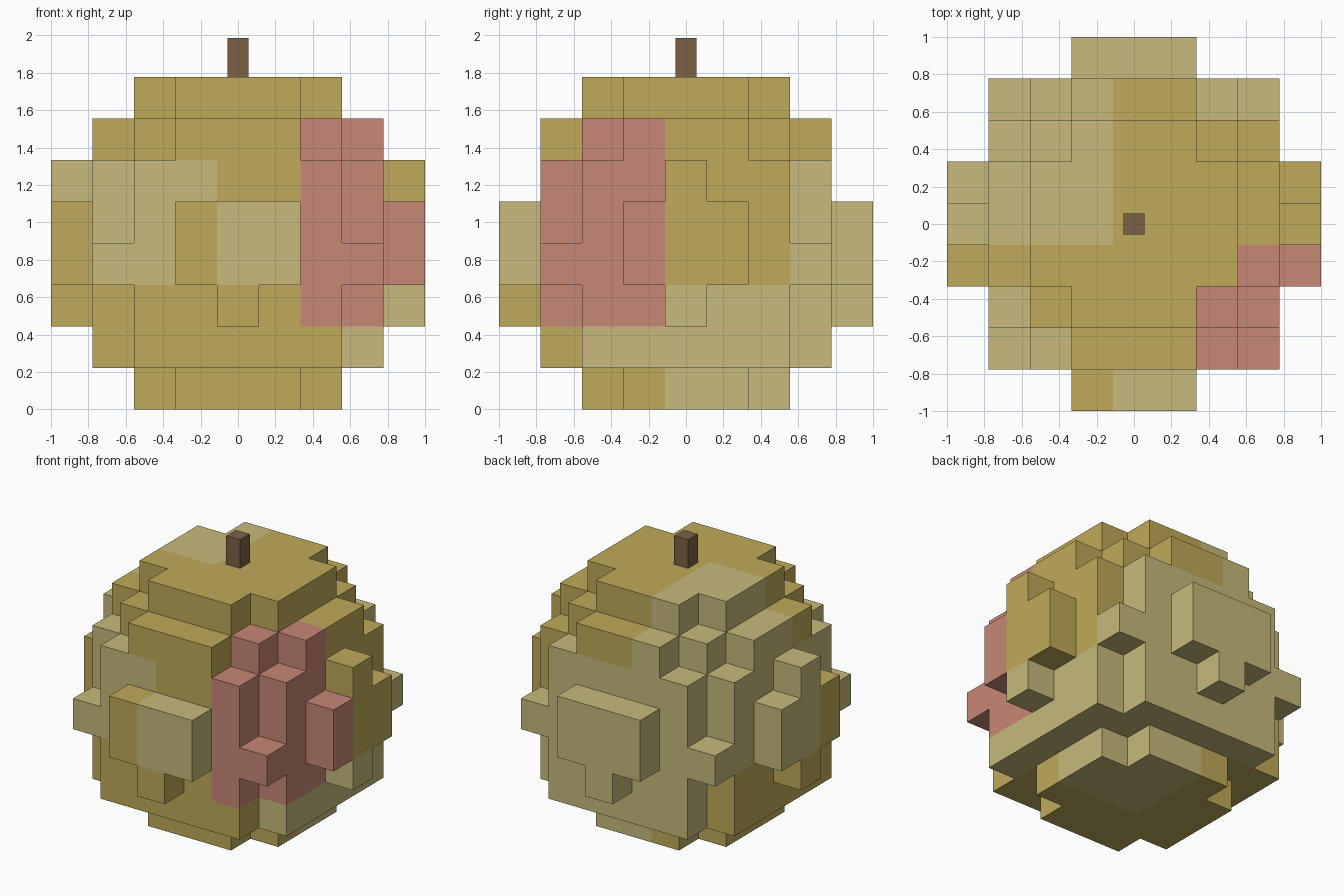
import bpy, bmesh
from mathutils import Vector

if "Cube" in bpy.data.objects:
    bpy.data.objects.remove(bpy.data.objects["Cube"])

U = 2 / 9  # block size

# half-width of each row (in blocks) by distance from the middle row, bottom layer first
LAYERS = [
    [2, 2, 1],
    [3, 3, 3, 2],
    [4, 3, 3, 2, 0],
    [4, 4, 3, 3, 1],
    [4, 4, 3, 2, 1],
    [4, 3, 3, 2],
    [3, 3, 2, 1],
    [2, 2, 1],
]

# pale patches are 3x3x3 chunks of blocks (x, y, z chunk numbers)
PALE = {
    (0, 0, 0), (1, 0, 0), (1, -1, 0),                      # underside and right
    (-1, 1, 0), (0, 1, 0), (1, 1, 0),                      # lower back
    (-1, 1, 1), (0, 1, 1), (1, 1, 1),                      # middle back
    (-1, -1, 1), (-1, 0, 1), (-2, 0, 1), (0, -2, 1),       # left and front
    (-1, 0, 2), (-1, 1, 2),                                # top left
}


def material(name, rgb):
    m = bpy.data.materials.new(name)
    m.diffuse_color = (*rgb, 1)
    m.use_nodes = True
    m.node_tree.nodes["Principled BSDF"].inputs["Base Color"].default_value = m.diffuse_color
    return m


def solid(i, j, k):
    if not 0 <= k < len(LAYERS):
        return False
    rows = LAYERS[k]
    return abs(j) < len(rows) and abs(i) <= rows[abs(j)]


def colour(i, j, k):
    if i >= 2 and j <= -1 and 2 <= k <= 6:
        return 2  # red cheek
    return 1 if (i // 3, j // 3, k // 3) in PALE else 0


def finish(bm, name, mats):
    me = bpy.data.meshes.new(name)
    bm.to_mesh(me)
    bm.free()
    for m in mats:
        me.materials.append(m)
    ob = bpy.data.objects.new(name, me)
    bpy.context.collection.objects.link(ob)
    return ob


# fruit body: only the outer block faces
bm = bmesh.new()
for k in range(len(LAYERS)):
    for i in range(-4, 5):
        for j in range(-4, 5):
            if not solid(i, j, k):
                continue
            centre = Vector((i, j, k + 0.5)) * U
            for axis in range(3):
                for sign in (-1, 1):
                    n = Vector((0, 0, 0))
                    n[axis] = sign
                    if solid(i + int(n.x), j + int(n.y), k + int(n.z)):
                        continue
                    a = Vector((0, 0, 0))
                    a[(axis + 1) % 3] = 1
                    b = n.cross(a)
                    corners = [centre + (n + a * s + b * t) * U / 2
                               for s, t in ((-1, -1), (1, -1), (1, 1), (-1, 1))]
                    f = bm.faces.new([bm.verts.new(c) for c in corners])
                    f.material_index = colour(i, j, k)
bmesh.ops.remove_doubles(bm, verts=bm.verts, dist=0.001)
bmesh.ops.dissolve_limit(bm, angle_limit=0.01, verts=bm.verts, edges=bm.edges,
                         delimit={'MATERIAL'})
finish(bm, "fruit_body", [
    material("ochre", (0.52, 0.40, 0.10)),
    material("pale_khaki", (0.57, 0.49, 0.20)),
    material("dusty_red", (0.57, 0.245, 0.18)),
])

# stem
bm = bmesh.new()
bmesh.ops.create_cube(bm, size=1)
base, top = len(LAYERS) * U, 1.985
for v in bm.verts:
    v.co = (v.co.x * U / 2, v.co.y * U / 2, base if v.co.z < 0 else top)
finish(bm, "stem", [material("stem_brown", (0.20, 0.12, 0.06))])
